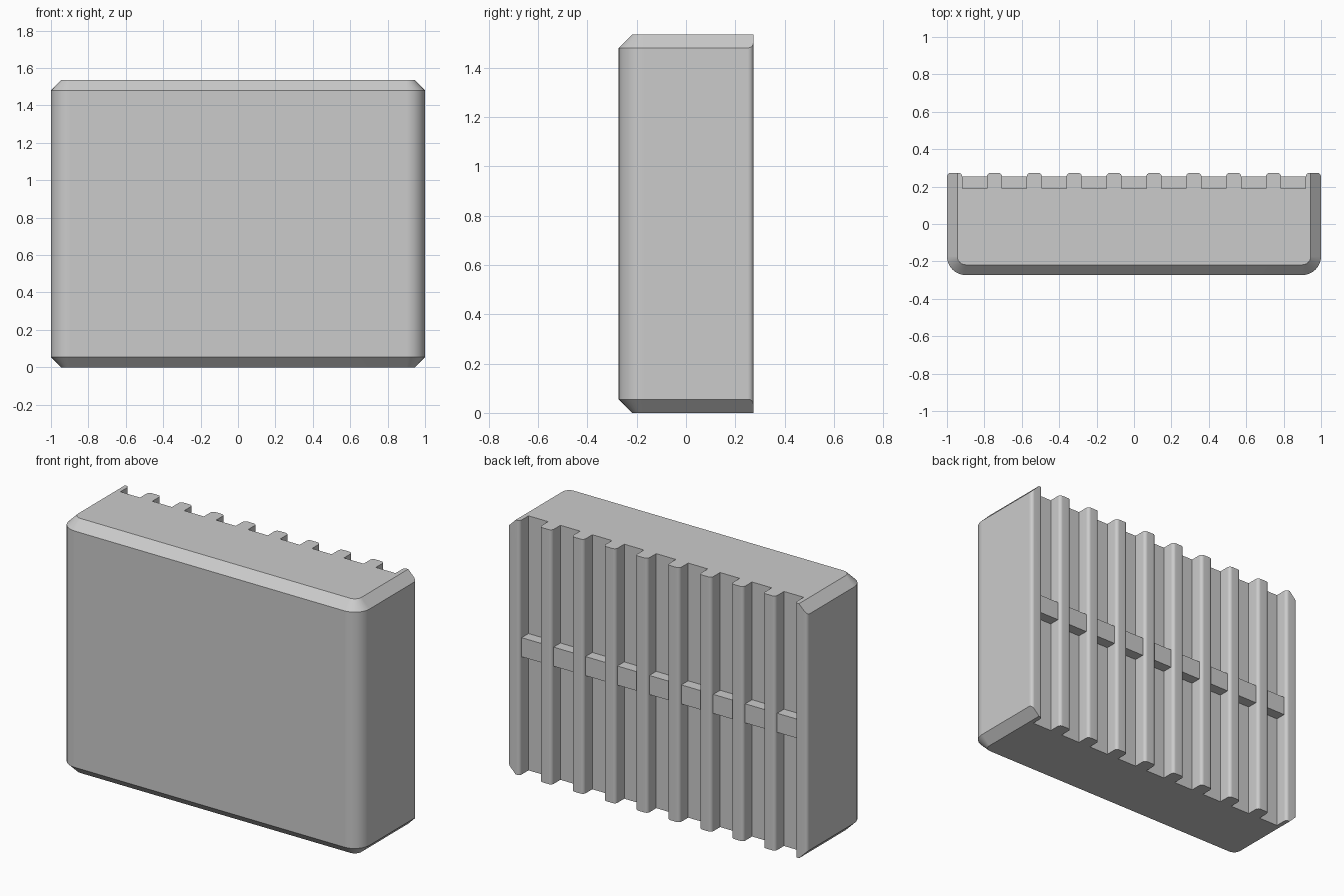
import bpy
import bmesh
from math import sin, cos, pi

if "Cube" in bpy.data.objects:
    bpy.data.objects.remove(bpy.data.objects["Cube"], do_unlink=True)

HEIGHT, BACK, FLOOR = 1.535, 0.273, 0.19
CHAMFER, CORNER = 0.055, 0.1
RIB_HALF, RIB_STEP, RIB_COUNT, FILLET = 0.041, 0.2131, 10, 0.02

grey = bpy.data.materials.new("light grey")
grey.use_nodes = True
grey.diffuse_color = (0.6, 0.6, 0.6, 1)
grey.node_tree.nodes["Principled BSDF"].inputs["Base Color"].default_value = grey.diffuse_color


def arc(cx, cy, r, start, end, steps):
    angles = [start + (end - start) * i / steps for i in range(steps + 1)]
    return [(cx + r * cos(a), cy + r * sin(a)) for a in angles]


def loft(name, levels):
    """Skin matching outlines, given as (z, points), and cap both ends."""
    bm = bmesh.new()
    rings = [[bm.verts.new((x, y, z)) for x, y in pts] for z, pts in levels]
    for low, high in zip(rings, rings[1:]):
        for i in range(len(low)):
            j = (i + 1) % len(low)
            bm.faces.new((low[i], low[j], high[j], high[i]))
    bm.faces.new(rings[0][::-1])
    bm.faces.new(rings[-1])
    bmesh.ops.recalc_face_normals(bm, faces=bm.faces)
    mesh = bpy.data.meshes.new(name)
    bm.to_mesh(mesh)
    bm.free()
    mesh.materials.append(grey)
    obj = bpy.data.objects.new(name, mesh)
    bpy.context.collection.objects.link(obj)
    return obj


def shell(inset):
    """Outline with two round front corners, running past the back."""
    r, w, front = CORNER - inset, 1 - CORNER, CORNER - BACK
    left = arc(-w, front, r, pi, 1.5 * pi, 8)
    right = arc(w, front, r, 1.5 * pi, 2 * pi, 8)
    return [(-1 + inset, 0.4)] + left + right + [(1 - inset, 0.4)]


# Block with chamfered top and bottom rims
body = loft("body", [(0, shell(CHAMFER)), (CHAMFER, shell(0)),
                     (HEIGHT - CHAMFER, shell(0)), (HEIGHT, shell(CHAMFER))])

# Ribbed back profile, used to trim the block
centres = [(i - (RIB_COUNT - 1) / 2) * RIB_STEP for i in range(RIB_COUNT)]
profile = [(-1.1, -0.5), (-1.1, BACK - FILLET)]
for i, c in enumerate(centres):
    inner = RIB_HALF - FILLET
    if i > 0:
        profile.append((c - RIB_HALF, FLOOR))
    profile += arc(c - inner, BACK - FILLET, FILLET, pi, pi / 2, 4)
    profile += arc(c + inner, BACK - FILLET, FILLET, pi / 2, 0, 4)
    if i < RIB_COUNT - 1:
        profile.append((c + RIB_HALF, FLOOR))
profile += [(1.1, BACK - FILLET), (1.1, -0.5)]
trimmer = loft("rib_trimmer", [(-0.1, profile), (HEIGHT + 0.1, profile)])
trimmer.hide_render = True

trim = body.modifiers.new("trim", "BOOLEAN")
trim.operation, trim.solver, trim.object = "INTERSECT", "EXACT", trimmer
bpy.ops.object.select_all(action="DESELECT")
bpy.context.view_layer.objects.active = body
body.select_set(True)
bpy.ops.object.modifier_apply(modifier=trim.name)
bpy.data.objects.remove(trimmer, do_unlink=True)
bpy.ops.object.shade_smooth_by_angle(angle=pi / 6)
weighted = body.modifiers.new("even shading", "WEIGHTED_NORMAL")
weighted.keep_sharp = True

# Short cross bars bridging each channel at mid height
for n, (a, b) in enumerate(zip(centres, centres[1:]), 1):
    x0, x1 = a + RIB_HALF - 0.005, b - RIB_HALF + 0.005
    box = [(x0, FLOOR - 0.01), (x1, FLOOR - 0.01), (x1, 0.255), (x0, 0.255)]
    loft(f"cross_bar_{n}", [(0.71, box), (0.825, box)])
